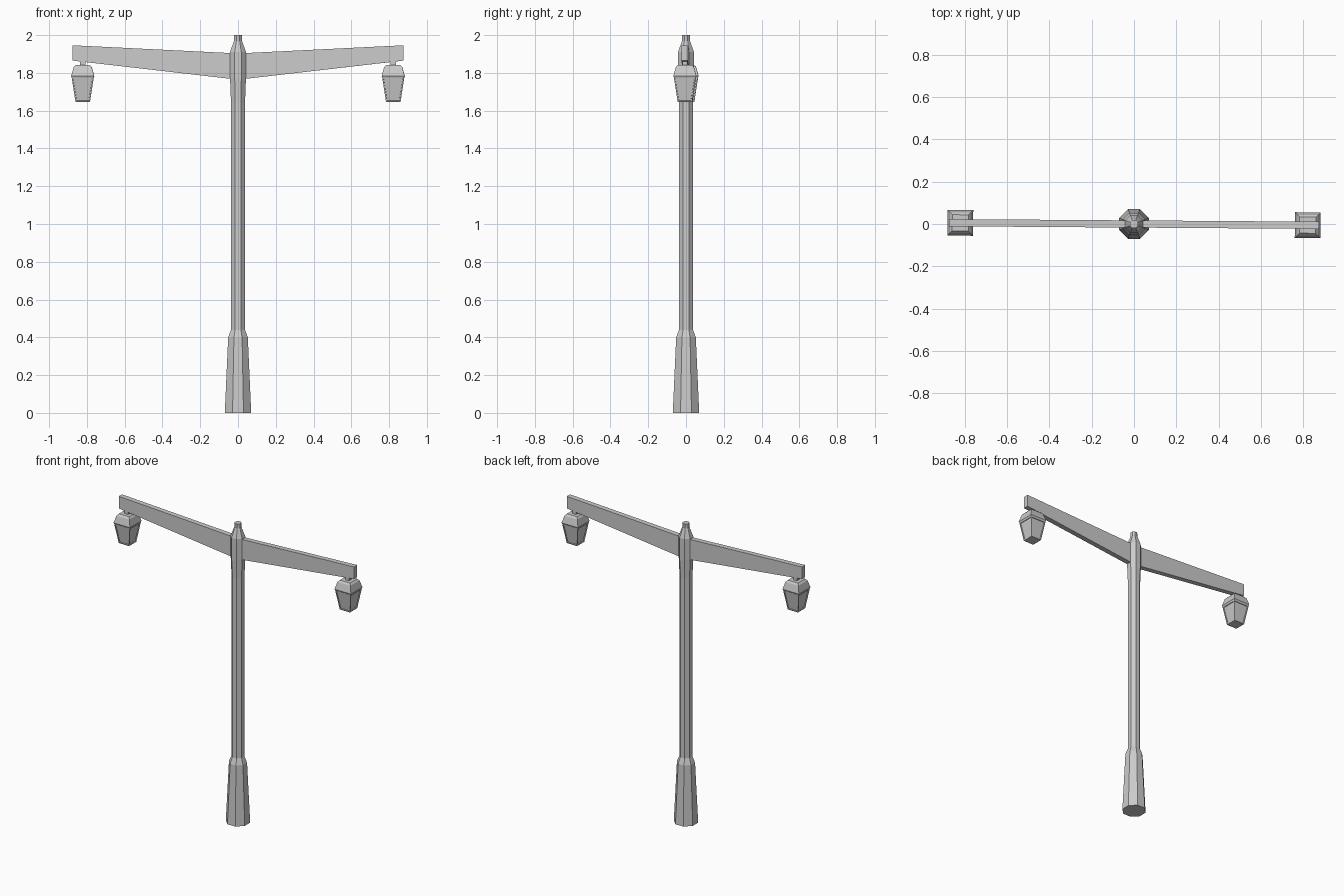
import bpy, bmesh, math
from mathutils import Matrix

if "Cube" in bpy.data.objects:
    bpy.data.objects.remove(bpy.data.objects["Cube"])

TILT = Matrix.Rotation(math.radians(-0.4), 4, 'Z')  # arms are turned very slightly


def finish(name, bm):
    bmesh.ops.recalc_face_normals(bm, faces=bm.faces)
    me = bpy.data.meshes.new(name)
    bm.to_mesh(me)
    bm.free()
    ob = bpy.data.objects.new(name, me)
    bpy.context.collection.objects.link(ob)
    return ob


def prism_stack(profile, sides, cx=0.0):
    """Stack of n-sided rings; profile = (flat-to-centre distance, z)."""
    bm = bmesh.new()
    rings = []
    for d, z in profile:
        r = d / math.cos(math.pi / sides)
        rings.append([bm.verts.new((cx + r * math.cos((i + .5) * 2 * math.pi / sides),
                                    r * math.sin((i + .5) * 2 * math.pi / sides), z))
                      for i in range(sides)])
    for a, b in zip(rings, rings[1:]):
        for i in range(sides):
            j = (i + 1) % sides
            bm.faces.new((a[i], a[j], b[j], b[i]))
    bm.faces.new(rings[0])
    bm.faces.new(rings[-1])
    return bm


# octagonal pole with flared base, collar and tip
finish("pole", prism_stack([(.07, 0), (.052, .40), (.037, .44), (.037, 1.64), (.042, 1.77),
                            (.042, 1.91), (.023, 1.965), (.02, 1.97), (.02, 2.0)], 8))

for side, s in (("left", -1), ("right", 1)):
    # tapered arm
    bm = bmesh.new()
    outline = [(0, 1.764), (.875, 1.865), (.875, 1.946), (0, 1.903)]
    face = bm.faces.new([bm.verts.new((s * x, -.017, z)) for x, z in outline])
    ext = bmesh.ops.extrude_face_region(bm, geom=[face])
    bmesh.ops.translate(bm, vec=(0, .034, 0),
                        verts=[v for v in ext["geom"] if isinstance(v, bmesh.types.BMVert)])
    # extrusion keeps the first face, closing the box
    arm = finish(side + "_arm", bm)

    # hanger
    cx = s * .822
    stem = finish(side + "_lamp_hanger", prism_stack([(.014, 1.83), (.014, 1.875)], 4, cx))

    # lantern roof
    roof = finish(side + "_lamp_roof", prism_stack(
        [(.055, 1.77), (.061, 1.783), (.048, 1.83), (.038, 1.841)], 4, cx))

    # lantern body with recessed panes
    bm = prism_stack([(.038, 1.645), (.058, 1.775)], 4, cx)
    bm.normal_update()
    bmesh.ops.recalc_face_normals(bm, faces=bm.faces)
    panes = [f for f in bm.faces if abs(f.normal.z) < .5]
    bmesh.ops.inset_individual(bm, faces=panes, thickness=.009, depth=0)
    bmesh.ops.inset_individual(bm, faces=panes, thickness=.001, depth=-.005)
    body = finish(side + "_lamp_body", bm)

    for ob in (arm, stem, roof, body):
        ob.data.transform(TILT)
